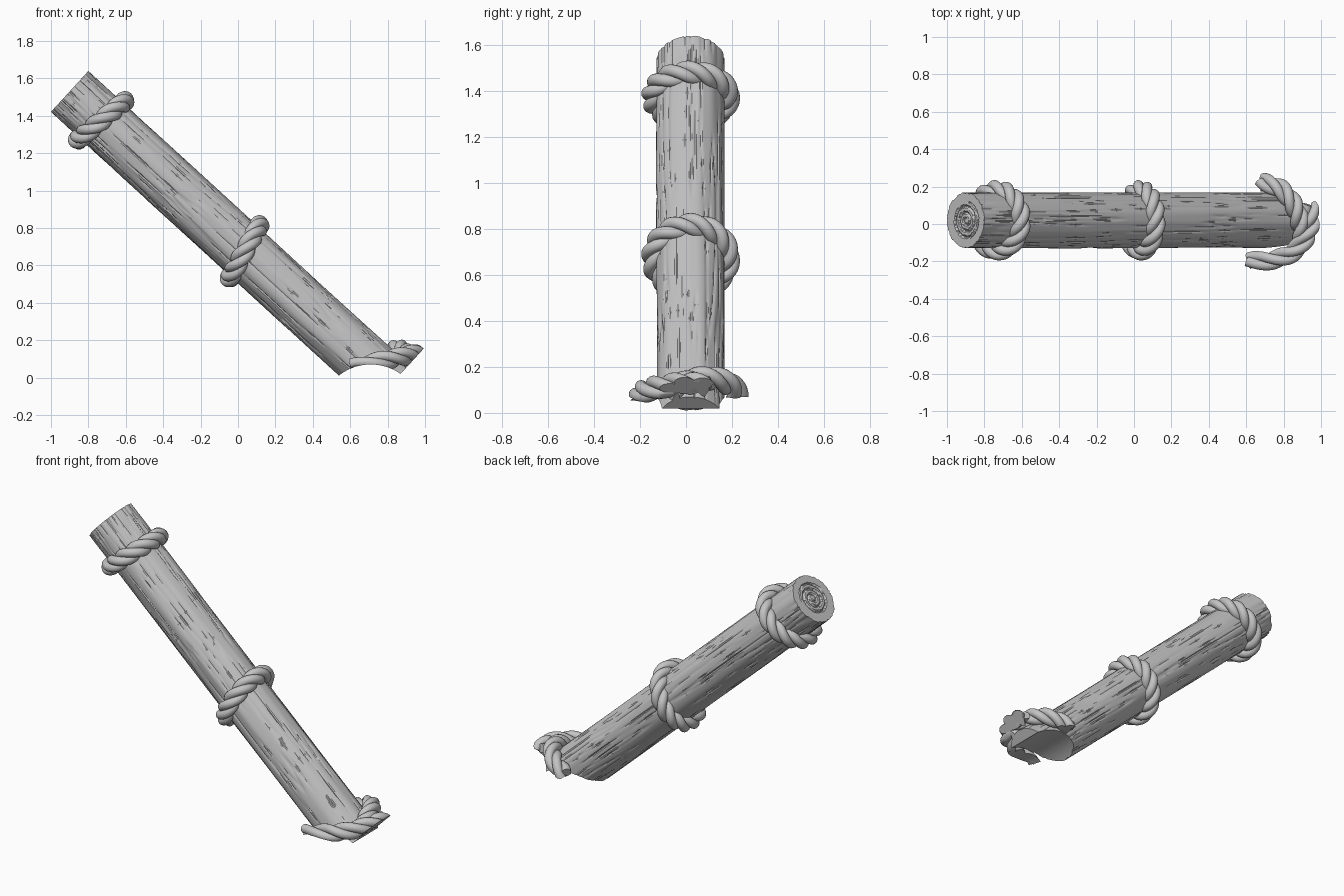
import bpy, bmesh, math
from mathutils import Vector, Matrix, noise

cube = bpy.data.objects.get("Cube")
if cube:
    bpy.data.objects.remove(cube, do_unlink=True)

# Leaning frame of the log: along its axis, sideways, and out of its upper side
TOP = Vector((-0.9, 0.02, 1.53))
AXIS = Vector((0.7375, 0, -0.675)).normalized()
SIDE = Vector((0, 1, 0))
OUT = AXIS.cross(SIDE)
END = 2.325
TAU = math.tau

grey = bpy.data.materials.new("plain grey")
grey.use_nodes = True
grey.diffuse_color = (0.55, 0.55, 0.55, 1)
bsdf = grey.node_tree.nodes["Principled BSDF"]
bsdf.inputs["Base Color"].default_value = grey.diffuse_color
bsdf.inputs["Roughness"].default_value = 0.8


def log_point(t, angle, r):
    return TOP + AXIS * t + (SIDE * math.cos(angle) + OUT * math.sin(angle)) * r


def skin(name, rings, closed=False):
    """Join equal rings of points into a tube, capped when it is open."""
    bm = bmesh.new()
    rows = [[bm.verts.new(p) for p in ring] for ring in rings]
    n = len(rows[0])
    for i in range(len(rows) - (0 if closed else 1)):
        a, b = rows[i], rows[(i + 1) % len(rows)]
        for j in range(n):
            k = (j + 1) % n
            bm.faces.new((a[j], a[k], b[k], b[j]))
    if not closed:
        bm.faces.new(rows[0])
        bm.faces.new(rows[-1])
    bmesh.ops.recalc_face_normals(bm, faces=bm.faces)
    mesh = bpy.data.meshes.new(name)
    bm.to_mesh(mesh)
    bm.free()
    mesh.materials.append(grey)
    obj = bpy.data.objects.new(name, mesh)
    bpy.context.collection.objects.link(obj)
    return obj


def frames(path, ref, closed):
    """Give each path point with its up and side directions."""
    n = len(path)
    for i, p in enumerate(path):
        after = path[(i + 1) % n] if closed else path[min(i + 1, n - 1)]
        before = path[i - 1] if closed else path[max(i - 1, 0)]
        tangent = (after - before).normalized()
        side = tangent.cross(ref).normalized()
        yield p, side.cross(tangent), side


def rope(name, path, ref, turns, closed, strands=3, r=0.027):
    """Twist several round strands about a path."""
    made = []
    for s in range(strands):
        helix = []
        for i, (p, up, side) in enumerate(frames(path, ref, closed)):
            a = TAU * (turns * i / len(path) + s / strands)
            helix.append(p + (up * math.cos(a) + side * math.sin(a)) * r)
        rings = [[p + (up * math.cos(TAU * k / 14) + side * math.sin(TAU * k / 14)) * r
                  for k in range(14)] for p, up, side in frames(helix, ref, closed)]
        made.append(skin(f"{name}_strand_{s + 1}", rings, closed))
    return made


def smooth_path(points, steps=16):
    """Run a Catmull-Rom curve through a few points."""
    v = [Vector(p) for p in points]
    v = [v[0] * 2 - v[1]] + v + [v[-1] * 2 - v[-2]]
    path = []
    for a, b, c, d in zip(v, v[1:], v[2:], v[3:]):
        for i in range(steps):
            t = i / steps
            path.append((b * 2 + (c - a) * t + (a * 2 - b * 5 + c * 4 - d) * t ** 2
                         + (b * 3 - a - c * 3 + d) * t ** 3) / 2)
    return path + [v[-2]]


# Log with long bark ridges and a carved spiral on the upper end
def bark(t, angle):
    wave = noise.noise(Vector((math.cos(angle) * 3, math.sin(angle) * 3, t * 0.9)))
    fine = noise.noise(Vector((math.cos(angle) * 5 + 7, math.sin(angle) * 5, t * 1.1)))
    groove = max(0, 1 - abs(fine) / 0.1)
    return 0.148 + wave * 0.005 - groove * 0.006


AROUND = 144
angles = [TAU * j / AROUND for j in range(AROUND)]
rings = []
for i in range(30):
    f = 0.02 + 0.98 * i / 30
    ring = []
    for a in angles:
        carve = max(0, math.sin(f * 28 + a)) * 0.012 if 0.08 < f < 0.7 else 0
        ring.append(log_point(carve, a, bark(0, a) * f))
    rings.append(ring)
for i in range(81):
    t = 2.42 * i / 80
    rings.append([log_point(t, a, bark(t, a)) for a in angles])
log = skin("log", rings)


# Rope bands round the log, each a little tilted
def band(name, t, tilt):
    turn = Matrix.Rotation(math.radians(tilt), 3, 'Y')
    path = [TOP + AXIS * t + turn @ ((SIDE * math.cos(TAU * i / 120)
            + OUT * math.sin(TAU * i / 120)) * 0.162) for i in range(120)]
    return rope(name, path, turn @ AXIS, 4, True)


parts = band("upper_band", 0.23, 8) + band("middle_band", 1.268, -13)

# Rope lashing at the foot, trimmed like the log
front_path = smooth_path([(0.61, -0.20, 0.05), (0.75, -0.19, 0.085), (0.85, -0.15, 0.105),
                          (0.92, -0.07, 0.12), (0.955, 0.02, 0.125), (0.945, 0.10, 0.11)])
back_path = smooth_path([(0.68, 0.225, 0.075), (0.78, 0.19, 0.125), (0.85, 0.11, 0.15),
                         (0.885, 0.02, 0.14), (0.90, -0.07, 0.10)])
up = Vector((0, 0, 1))
trimmed = [log]
trimmed += rope("front_lashing", front_path, up, 1.6, False)
trimmed += rope("back_lashing", back_path, up, 1.6, False)

# Cutters: the round saddle under the foot and the square lower end
bpy.ops.mesh.primitive_cylinder_add(vertices=96, radius=0.275, depth=2,
                                    location=(0.71, 0, -0.205),
                                    rotation=(math.pi / 2, 0, 0))
saddle = bpy.context.object
saddle.name = "saddle_cutter"
bpy.ops.mesh.primitive_cube_add(size=1)
block = bpy.context.object
block.name = "end_cutter"
basis = Matrix((AXIS, SIDE, OUT)).transposed().to_4x4()
block.matrix_world = Matrix.Translation(TOP + AXIS * (END + 0.5)) @ basis
for cutter in (saddle, block):
    cutter.hide_render = True
    cutter.data.materials.append(grey)

for obj in trimmed:
    bpy.context.view_layer.objects.active = obj
    for cutter in (saddle, block):
        mod = obj.modifiers.new("trim", 'BOOLEAN')
        mod.operation = 'DIFFERENCE'
        mod.solver = 'EXACT'
        mod.object = cutter
        bpy.ops.object.modifier_apply(modifier=mod.name)
for cutter in (saddle, block):
    bpy.data.objects.remove(cutter, do_unlink=True)

# Smooth shading with crisp cut edges
for obj in parts + trimmed:
    bpy.ops.object.select_all(action='DESELECT')
    obj.select_set(True)
    bpy.context.view_layer.objects.active = obj
    bpy.ops.object.shade_smooth_by_angle(angle=math.radians(35))
